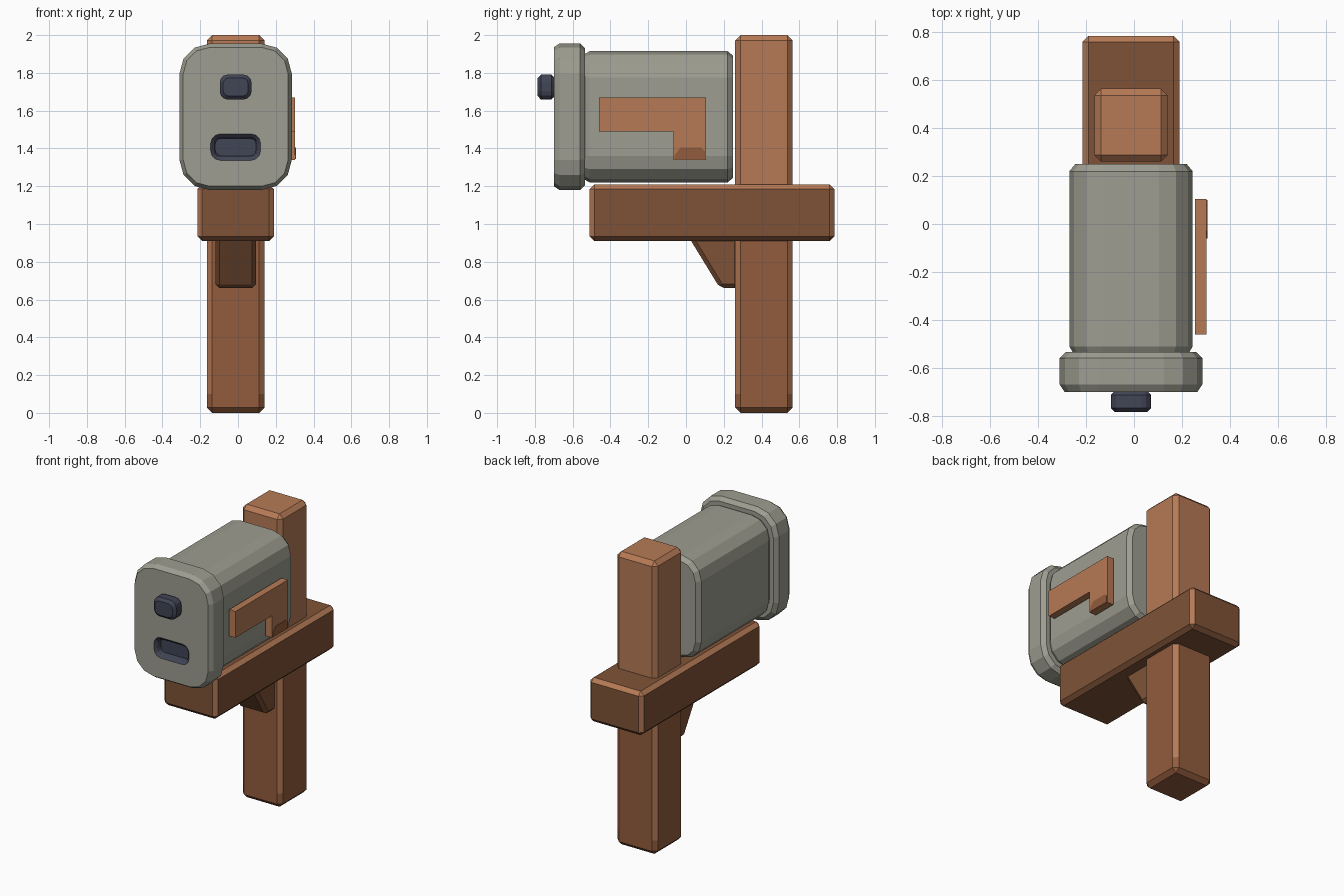
import bpy, bmesh, math
from mathutils import Vector

if "Cube" in bpy.data.objects:
    bpy.data.objects.remove(bpy.data.objects["Cube"])


def material(name, rgb):
    m = bpy.data.materials.new(name)
    m.diffuse_color = (*rgb, 1)
    m.use_nodes = True
    m.node_tree.nodes["Principled BSDF"].inputs["Base Color"].default_value = m.diffuse_color
    return m


LIGHT = material("light_wood", (0.468, 0.195, 0.092))
MID = material("mid_wood", (0.290, 0.107, 0.046))
DARK = material("dark_wood", (0.212, 0.086, 0.038))
GREY = material("grey_metal", (0.337, 0.337, 0.283))
NAVY = material("navy_metal", (0.052, 0.058, 0.089))
CX = -0.0125


def finish(name, bm, mats):
    bmesh.ops.recalc_face_normals(bm, faces=bm.faces)
    me = bpy.data.meshes.new(name)
    bm.to_mesh(me)
    bm.free()
    for m in mats:
        me.materials.append(m)
    ob = bpy.data.objects.new(name, me)
    bpy.context.collection.objects.link(ob)
    return ob


def prism(yz, x0, x1, bevel=0.0):
    """Side profile extruded along x; bevelled edges get material 1."""
    bm = bmesh.new()
    a = [bm.verts.new((x0, y, z)) for y, z in yz]
    b = [bm.verts.new((x1, y, z)) for y, z in yz]
    bm.faces.new(a)
    bm.faces.new(b[::-1])
    n = len(yz)
    for i in range(n):
        bm.faces.new((a[i], b[i], b[(i + 1) % n], a[(i + 1) % n]))
    bmesh.ops.recalc_face_normals(bm, faces=bm.faces)
    if bevel:
        bmesh.ops.bevel(bm, geom=bm.edges[:], offset=bevel, segments=1,
                        profile=0.5, affect='EDGES', material=1)
        bm.normal_update()
        for f in bm.faces:  # undersides keep the plain wood
            if f.normal.z < -0.3:
                f.material_index = 0
    return bm


def rect(y0, y1, z0, z1):
    return [(y0, z0), (y1, z0), (y1, z1), (y0, z1)]


def ring(y, hw, hh, r, cz, cx=CX, seg=3):
    """Rounded rectangle in the xz plane."""
    pts = []
    for q, (sx, sz) in enumerate([(1, 1), (-1, 1), (-1, -1), (1, -1)]):
        for i in range(seg + 1):
            t = math.pi / 2 * (q + i / seg)
            pts.append(Vector((cx + sx * (hw - r) + r * math.cos(t), y,
                               cz + sz * (hh - r) + r * math.sin(t))))
    return pts


def loft(rings, navy_from=None):
    bm = bmesh.new()
    vs = [[bm.verts.new(p) for p in r] for r in rings]
    n = len(vs[0])
    for k in range(len(vs) - 1):
        for i in range(n):
            j = (i + 1) % n
            f = bm.faces.new((vs[k][i], vs[k][j], vs[k + 1][j], vs[k + 1][i]))
            f.material_index = int(navy_from is not None and k >= navy_from)
    bm.faces.new(vs[0])
    f = bm.faces.new(vs[-1])
    f.material_index = int(navy_from is not None)
    return bm


# Post: lighter above the beam, darker below, worn corners
bm = prism(rect(0.26, 0.565, 0, 2.0), -0.165, 0.14, 0.028)
for z in (0.1, 1.06):
    bmesh.ops.bisect_plane(bm, geom=bm.verts[:] + bm.edges[:] + bm.faces[:],
                           plane_co=(0, 0, z), plane_no=(0, 0, 1))
for f in bm.faces:
    z = f.calc_center_median().z
    if z > 1.06:
        f.material_index = 1
    elif z < 0.1:
        f.material_index = 0
finish("post", bm, [MID, LIGHT])

# Beam and brace
finish("beam", prism(rect(-0.51, 0.785, 0.91, 1.21), -0.215, 0.19, 0.025), [DARK, LIGHT])
finish("brace", prism([(0.015, 0.93), (0.28, 0.93), (0.28, 0.66), (0.18, 0.66)],
                      -0.12, 0.095, 0.022), [DARK, LIGHT])

# Box body
HW, HH, CZ = 0.2575, 0.3475, 1.5675
finish("box_body", loft([
    ring(-0.545, HW - 0.02, HH - 0.02, 0.12, CZ), ring(-0.51, HW, HH, 0.14, CZ),
    ring(0.22, HW, HH, 0.14, CZ), ring(0.25, HW - 0.025, HH - 0.025, 0.115, CZ)]), [GREY])

# Front cap with recessed mail slot
W, H = 0.2975, 0.3875
finish("front_cap", loft([
    ring(-0.535, W - 0.025, H - 0.025, 0.14, CZ), ring(-0.56, W, H, 0.16, CZ),
    ring(-0.67, W, H, 0.16, CZ), ring(-0.70, W - 0.02, H - 0.02, 0.14, CZ),
    ring(-0.70, 0.132, 0.07, 0.05, 1.407), ring(-0.685, 0.115, 0.053, 0.035, 1.407),
    ring(-0.66, 0.108, 0.046, 0.03, 1.407)], navy_from=4), [GREY, NAVY])

# Pull knob
finish("pull_knob", loft([
    ring(-0.698, 0.07, 0.052, 0.03, 1.725), ring(-0.713, 0.084, 0.066, 0.042, 1.725),
    ring(-0.768, 0.084, 0.066, 0.042, 1.725),
    ring(-0.785, 0.066, 0.048, 0.03, 1.725)]), [NAVY])

# Side flag with worn foot patch
finish("side_flag", prism([(-0.46, 1.67), (-0.46, 1.49), (-0.065, 1.49), (-0.065, 1.34),
                           (0.105, 1.34), (0.105, 1.67)], 0.255, 0.303), [LIGHT])
finish("flag_foot_patch", prism([(-0.06, 1.343), (0.1, 1.343), (0.1, 1.385), (0.08, 1.405),
                                 (-0.03, 1.405), (-0.06, 1.365)], 0.3, 0.306), [MID])
